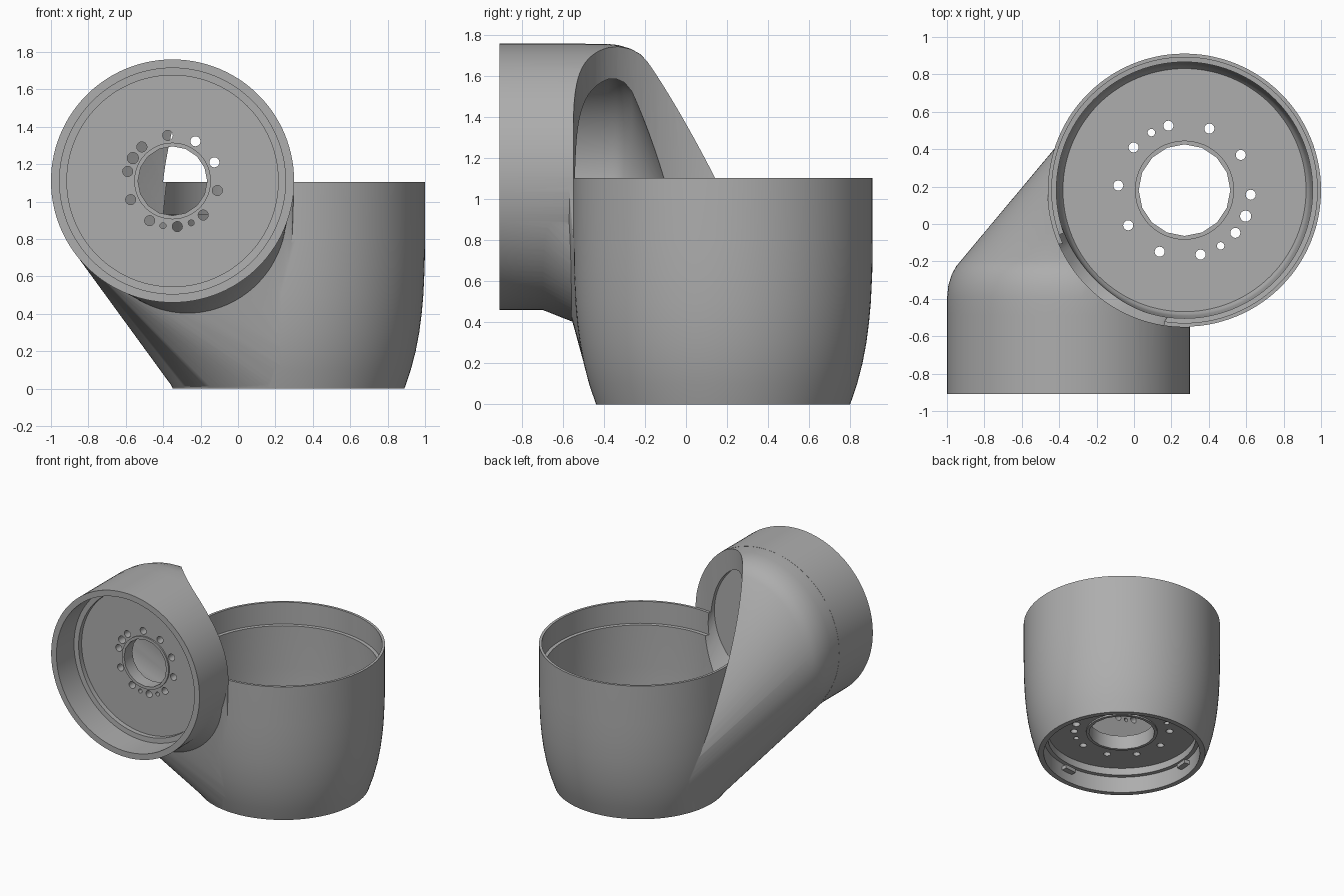
import bpy, bmesh
from math import cos, sin, pi, radians
from mathutils import Matrix, Vector

cube = bpy.data.objects.get("Cube")
if cube:
    bpy.data.objects.remove(cube)

grey = bpy.data.materials.new("plain grey")
grey.use_nodes = True
colour = (0.42, 0.42, 0.42, 1)
grey.diffuse_color = colour
grey.node_tree.nodes["Principled BSDF"].inputs["Base Color"].default_value = colour

# Local frames: upright cup, and side cup opening to the front
CUP = Matrix.Translation((0.27, 0.181, 0))
SIDE = Matrix.Translation((-0.35, -0.91, 1.11)) @ Matrix.Rotation(-pi / 2, 4, 'X')


def make(name, bm):
    bmesh.ops.recalc_face_normals(bm, faces=bm.faces)
    mesh = bpy.data.meshes.new(name)
    bm.to_mesh(mesh)
    bm.free()
    ob = bpy.data.objects.new(name, mesh)
    bpy.context.collection.objects.link(ob)
    mesh.materials.append(grey)
    return ob


def ring(frame, r, h, segs, x=0, y=0):
    return [frame @ Vector((x + r * cos(2 * pi * i / segs), y + r * sin(2 * pi * i / segs), h))
            for i in range(segs)]


def lathe(name, frame, profile, segs=112, x=0, y=0):
    """Closed turned solid from (radius, height) pairs."""
    bm = bmesh.new()
    loops = [[bm.verts.new(p) for p in ring(frame, r, h, segs, x, y)] for r, h in profile]
    for a, b in zip(loops, loops[1:]):
        for i in range(segs):
            j = (i + 1) % segs
            bm.faces.new((a[i], a[j], b[j], b[i]))
    bm.faces.new(loops[0][::-1])
    bm.faces.new(loops[-1])
    return make(name, bm)


def hull(name, rings):
    bm = bmesh.new()
    for points in rings:
        for p in points:
            bm.verts.new(p)
    bmesh.ops.convex_hull(bm, input=bm.verts)
    loose = [v for v in bm.verts if not v.link_faces]
    bmesh.ops.delete(bm, geom=loose, context='VERTS')
    return make(name, bm)


def combine(body, other, op):
    mod = body.modifiers.new("join", 'BOOLEAN')
    mod.operation, mod.solver, mod.object = op, 'EXACT', other
    deps = bpy.context.evaluated_depsgraph_get()
    mesh = bpy.data.meshes.new_from_object(body.evaluated_get(deps))
    body.modifiers.clear()
    body.data = mesh
    bpy.data.objects.remove(other)


# Outer solids
body = lathe("joint_housing", CUP, [(0.62, 0), (0.654, 0.1), (0.68, 0.2), (0.699, 0.3),
             (0.712, 0.4), (0.721, 0.5), (0.728, 0.65), (0.73, 0.8), (0.73, 1.2)])
combine(body, lathe("side_cup", SIDE, [(0.65, 0), (0.65, 0.42)]), 'UNION')

# Neck sweeping from the side cup down to the left half of the upright cup
feet = [p for r, h in [(0.617, 0.004), (0.652, 0.1), (0.676, 0.2)]
        for p in ring(CUP, r, h, 112) if p.x < 0.28]
neck = hull("neck", [ring(SIDE, r, h, 112) for r, h in
                     [(0.649, 0.34), (0.649, 0.52), (0.643, 0.58), (0.625, 0.64), (0.6, 0.685),
                      (0.565, 0.72)]] + [feet])
combine(body, neck, 'UNION')

# Gentle fillet under the side cup
combine(body, hull("under_fillet", [ring(SIDE, 0.645, 0.2, 112),
                                    ring(SIDE, 0.5, 0.39, 112, 0.1, 0.22)]), 'UNION')

# Space above the cup rim, cup interior and neck hollow
combine(body, lathe("top_cutter", CUP, [(0.731, 1.105), (0.731, 2.2)]), 'DIFFERENCE')
combine(body, lathe("cup_cutter", CUP, [(0.65, 0.28), (0.664, 0.3), (0.672, 0.34), (0.68, 0.45),
                    (0.685, 0.6), (0.685, 0.93), (0.71, 0.932), (0.71, 1.3)]), 'DIFFERENCE')
hollow = hull("neck_hollow", [ring(SIDE, r, h, 80) for r, h in
                              [(0.5, 0.34), (0.5, 0.53), (0.49, 0.57), (0.465, 0.61), (0.42, 0.645)]]
              + [ring(CUP, 0.27, 0.3, 80, -0.17, -0.19)])
combine(body, hollow, 'DIFFERENCE')

# Mounting recesses at both ends
combine(body, lathe("base_recess", CUP, [(0.58, -0.1), (0.58, 0.13), (0.55, 0.132), (0.55, 0.19)]),
        'DIFFERENCE')
combine(body, lathe("side_recess", SIDE, [(0.604, -0.1), (0.604, 0.22), (0.565, 0.222), (0.565, 0.26)]),
        'DIFFERENCE')

# Raised collars, then centre bores
for frame, r, low, high in ((CUP, 0.245, 0.178, 0.29), (SIDE, 0.185, 0.248, 0.35)):
    combine(body, lathe("collar", frame, [(r + 0.02, low), (r + 0.02, high)], 48), 'UNION')
    combine(body, lathe("bore", frame, [(r, low - 0.1), (r, high + 0.06)], 16), 'DIFFERENCE')


# Bolt circles: ten equal holes plus small locating holes
def bolt_circle(frame, radius, start, extras, low, high):
    holes = [(start + 36 * k, 0.027) for k in range(10)] + extras
    for a, s in holes:
        a = radians(a)
        combine(body, lathe("bolt_hole", frame, [(s, low), (s, high)], 16,
                            radius * cos(a), radius * sin(a)), 'DIFFERENCE')


bolt_circle(CUP, 0.355, -4, [(120, 0.02), (-23, 0.03), (-57, 0.02)], 0.1, 0.36)
bolt_circle(SIDE, 0.245, 12, [(102, 0.016), (66, 0.016), (-150, 0.03)], 0.1, 0.4)

# Small retaining tabs inside the base recess
for angle in (175, 275, 55):
    bm = bmesh.new()
    bmesh.ops.create_cube(bm, size=1, matrix=CUP @ Matrix.Rotation(radians(angle), 4, 'Z')
                          @ Matrix.Translation((0.565, 0, 0.09)) @ Matrix.Diagonal((0.06, 0.1, 0.03, 1)))
    combine(body, make("tab", bm), 'UNION')

bpy.ops.object.select_all(action='DESELECT')
body.select_set(True)
bpy.context.view_layer.objects.active = body
bpy.ops.object.shade_smooth_by_angle(angle=radians(28))
